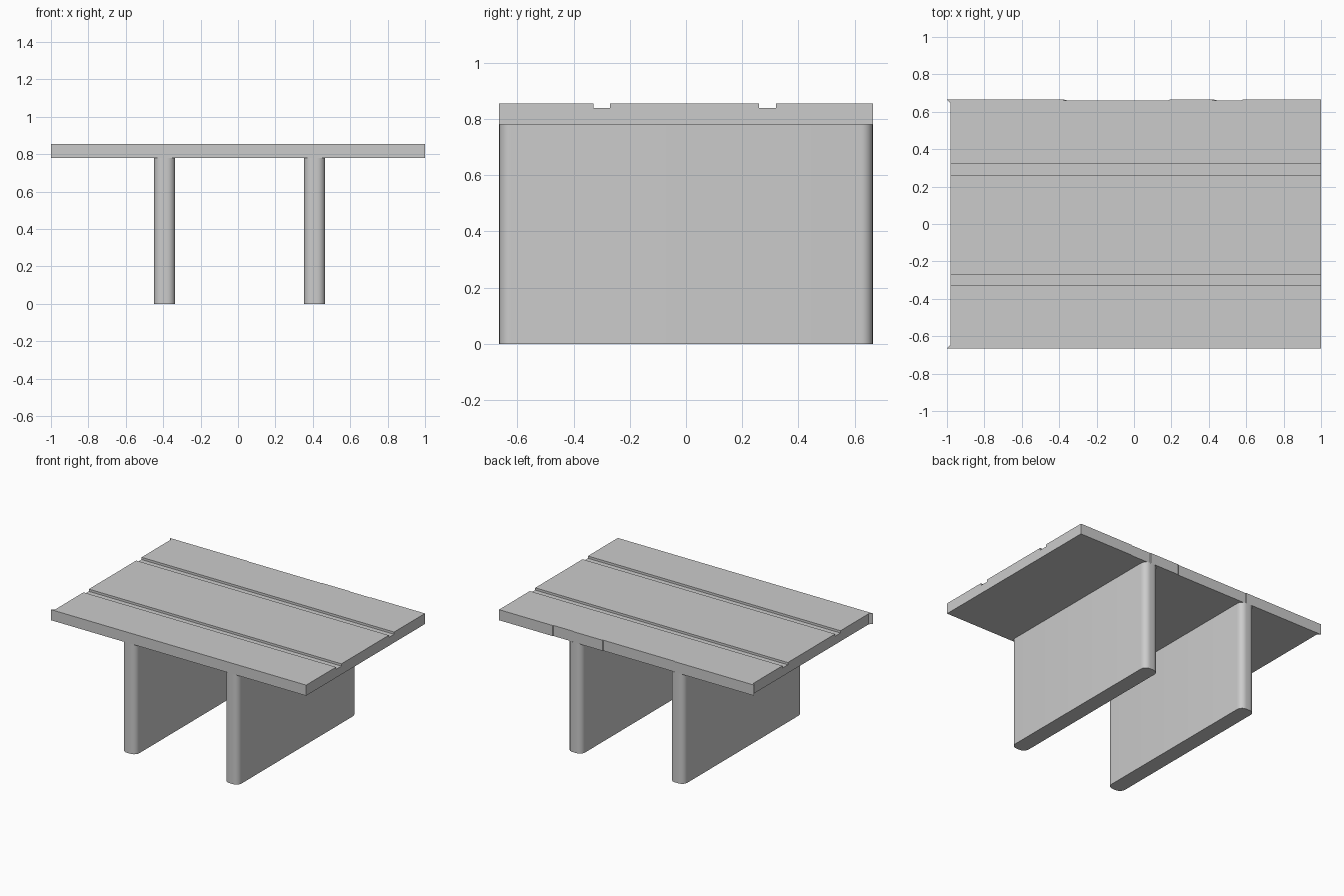
import bpy, bmesh

if "Cube" in bpy.data.objects:
    bpy.data.objects.remove(bpy.data.objects["Cube"])

HALF_Y = 0.665
DECK_Z0, DECK_Z1, GROOVE_Z = 0.78, 0.855, 0.839


def finish(bm, name):
    bmesh.ops.recalc_face_normals(bm, faces=bm.faces[:])
    mesh = bpy.data.meshes.new(name)
    bm.to_mesh(mesh)
    bm.free()
    obj = bpy.data.objects.new(name, mesh)
    bpy.context.collection.objects.link(obj)
    return obj


def make_deck():
    # Cross-section: flat slab with two shallow grooves in the top
    top = [(HALF_Y, DECK_Z1), (0.645, DECK_Z1)]
    for hi, lo in ((0.32, 0.26), (-0.27, -0.33)):
        top += [(hi, DECK_Z1), (hi, GROOVE_Z), (lo, GROOVE_Z), (lo, DECK_Z1)]
    top += [(-0.645, DECK_Z1), (-HALF_Y, DECK_Z1)]
    profile = [(-HALF_Y, DECK_Z0), (-0.645, DECK_Z0),
               (0.645, DECK_Z0), (HALF_Y, DECK_Z0)] + top
    # Stations along x, with very shallow dips in the back edge
    stations = [(-1, 0), (-0.38, 0), (-0.375, 0.004), (0.185, 0.004), (0.19, 0),
                (0.415, 0), (0.42, 0.004), (0.575, 0.004), (0.58, 0), (1, 0)]
    bm = bmesh.new()
    rings = []
    for x, dip in stations:
        ring = []
        for y, z in profile:
            # The left end is recessed between its two corner tips
            px = -0.98 if x == -1 and abs(y) < 0.65 else x
            py = y - dip if y == HALF_Y else y
            ring.append(bm.verts.new((px, py, z)))
        rings.append(ring)
    n = len(profile)
    for a, b in zip(rings, rings[1:]):
        for i in range(n):
            j = (i + 1) % n
            bm.faces.new((a[i], a[j], b[j], b[i]))
    # End caps: flat right end, left end with slanted corners
    bm.faces.new(rings[-1])
    left = rings[0]
    bm.faces.new((left[0], left[1], left[-2], left[-1]))
    bm.faces.new((left[2], left[3], left[4], left[5]))
    bm.faces.new([left[1], left[2]] + left[5:-1])
    return finish(bm, "deck")


def make_leg(name, x):
    # Upright panel with rounded vertical edges
    bm = bmesh.new()
    bmesh.ops.create_cube(bm, size=1)
    for v in bm.verts:
        v.co = (x + v.co.x * 0.112, v.co.y * 2 * HALF_Y, (v.co.z + 0.5) * DECK_Z0)
    upright = [e for e in bm.edges
               if abs(e.verts[0].co.z - e.verts[1].co.z) > 0.5]
    bmesh.ops.bevel(bm, geom=upright, offset=0.042, segments=8,
                    profile=0.5, affect='EDGES')
    obj = finish(bm, name)
    bpy.ops.object.select_all(action='DESELECT')
    obj.select_set(True)
    bpy.context.view_layer.objects.active = obj
    bpy.ops.object.shade_smooth_by_angle(angle=0.6)
    return obj


make_deck()
make_leg("left_leg_panel", -0.392)
make_leg("right_leg_panel", 0.41)
